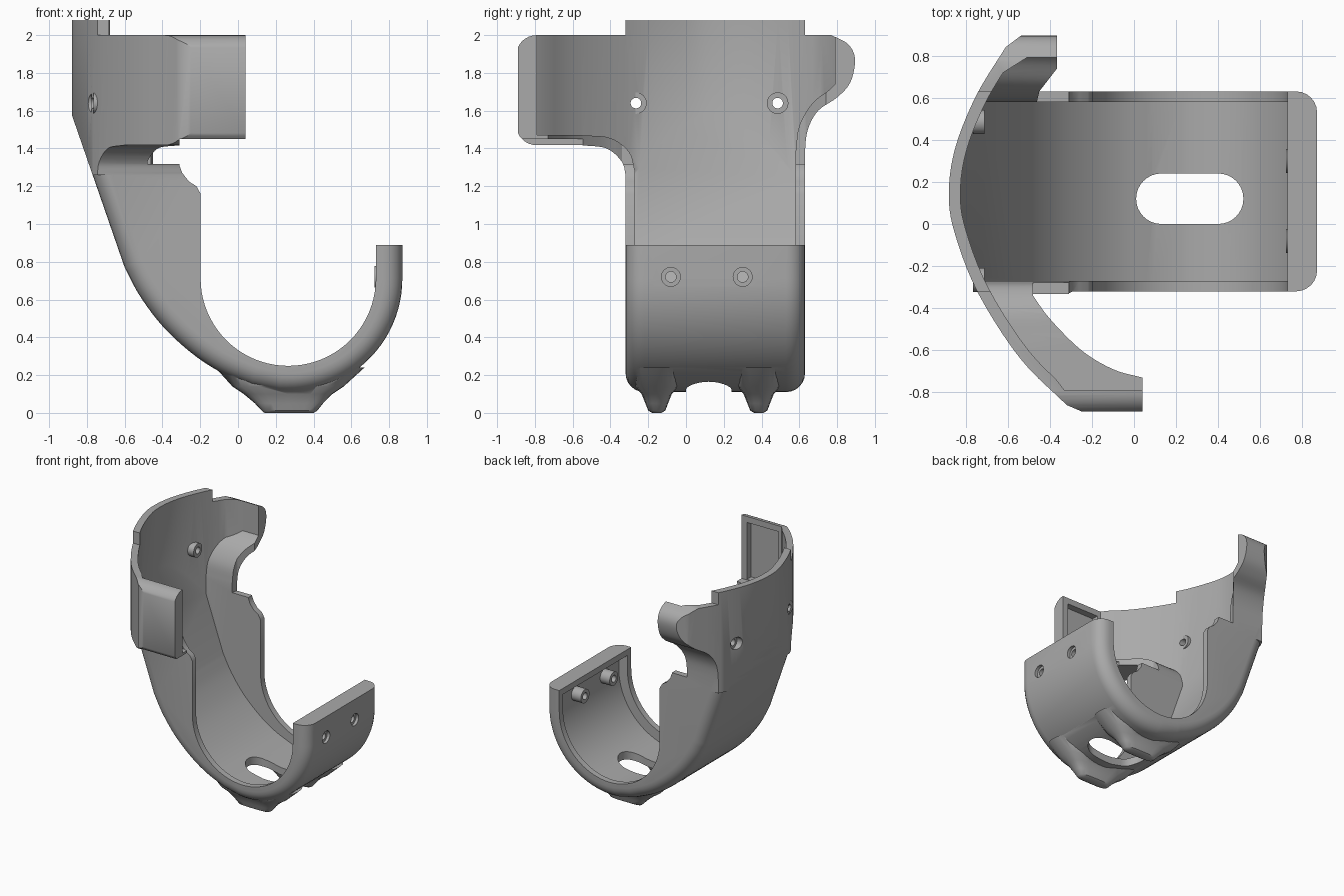
import bpy, bmesh, math
from mathutils import Vector

cube = bpy.data.objects.get("Cube")
if cube:
    bpy.data.objects.remove(cube, do_unlink=True)

grey = bpy.data.materials.new("plain grey")
grey.use_nodes = True
grey.diffuse_color = (0.4, 0.4, 0.4, 1)
grey.node_tree.nodes["Principled BSDF"].inputs["Base Color"].default_value = (0.4, 0.4, 0.4, 1)


def smooth(pts, n=5):
    """Catmull-Rom curve through the points."""
    p = [Vector(q) for q in pts]
    p = [2 * p[0] - p[1]] + p + [2 * p[-1] - p[-2]]
    out = []
    for a, b, c, d in zip(p, p[1:], p[2:], p[3:]):
        for i in range(n):
            t = i / n
            out.append(0.5 * (2 * b + (c - a) * t + (2 * a - 5 * b + 4 * c - d) * t * t
                              + (3 * b - a - 3 * c + d) * t ** 3))
    return [tuple(v) for v in out] + [tuple(p[-2])]


def arc(cx, cy, r, a0, a1, n=24):
    angles = [math.radians(a0 + (a1 - a0) * i / n) for i in range(n + 1)]
    return [(cx + r * math.cos(a), cy + r * math.sin(a)) for a in angles]


def offset(pts, d):
    """Move a line of points sideways, to its left for positive d."""
    out = []
    for i, p in enumerate(pts):
        p = Vector(p)
        a = (p - Vector(pts[i - 1])).normalized() if i else None
        b = (Vector(pts[i + 1]) - p).normalized() if i < len(pts) - 1 else None
        a, b = a or b, b or a
        m = (a + b).normalized()
        k = d / max(m.dot(a), 0.4)
        out.append((p.x - m.y * k, p.y + m.x * k))
    return out


def loft(name, axis, rings):
    """Join (outline, position) rings along an axis into a closed solid."""
    place = {"x": lambda u, v, w: (w, u, v), "y": lambda u, v, w: (u, w, v),
             "z": lambda u, v, w: (u, v, w)}[axis]
    bm = bmesh.new()
    loops = [[bm.verts.new(place(u, v, w)) for u, v in o] for o, w in rings]
    for a, b in zip(loops, loops[1:]):
        for i in range(len(a)):
            bm.faces.new((a[i - 1], a[i], b[i], b[i - 1]))
    bm.faces.new(loops[0])
    bm.faces.new(loops[-1][::-1])
    bmesh.ops.recalc_face_normals(bm, faces=bm.faces)
    mesh = bpy.data.meshes.new(name)
    bm.to_mesh(mesh)
    bm.free()
    mesh.materials.append(grey)
    ob = bpy.data.objects.new(name, mesh)
    bpy.context.collection.objects.link(ob)
    return ob


def prism(name, axis, outline, lo, hi):
    return loft(name, axis, [(outline, lo), (outline, hi)])


def combine(ob, tool, how, keep=False):
    mod = ob.modifiers.new("join", "BOOLEAN")
    mod.operation, mod.object, mod.solver = how, tool, "EXACT"
    bpy.context.view_layer.update()
    mesh = bpy.data.meshes.new_from_object(ob.evaluated_get(bpy.context.evaluated_depsgraph_get()))
    ob.modifiers.clear()
    ob.data = mesh
    if not keep:
        bpy.data.objects.remove(tool, do_unlink=True)
    return ob


# Plan of the curved collar, from its front end round to its back end
plan = [(-0.25, -0.89)] + smooth([(-0.32, -0.86), (-0.54, -0.64), (-0.74, -0.33), (-0.85, -0.05),
                                 (-0.88, 0.14), (-0.85, 0.36), (-0.75, 0.61), (-0.61, 0.84)]) + [(-0.53, 0.9)]
collar_plan = [(1.2, -0.89)] + plan + [(1.2, 0.9)]
inside_plan = [(1.2, -0.79), (-0.33, -0.79)] + offset(plan, -0.055)[3:-3] + [(-0.51, 0.79), (1.2, 0.79)]

# Side profile of the hook
hook_line = ([(-1.13, 2.3)] + smooth([(-0.6, 0.77), (-0.52, 0.62), (-0.4, 0.46), (-0.25, 0.32),
                                     (-0.1, 0.22), (0.07, 0.145)]) + arc(0.27, 0.71, 0.6, -95, 0))
hook_side = hook_line + [(0.87, 2.3)]
floor = [p for p in offset(hook_line, 0.06) if p[1] < 2.25]
hook_inside = [(-1.07, 2.3)] + floor + [(0.81, 0.84), (0.6, 0.84), (0.6, 2.3)]

# Collar outline seen end on
collar_end = (smooth([(-0.32, 1.26), (-0.34, 1.33), (-0.42, 1.4), (-0.55, 1.417)])
              + arc(-0.79, 1.527, 0.11, 270, 180, 8) + arc(-0.79, 1.89, 0.11, 180, 90, 8)
              + smooth([(0.77, 2.0), (0.86, 1.95), (0.895, 1.87), (0.87, 1.75), (0.8, 1.67),
                        (0.7, 1.6), (0.645, 1.5), (0.63, 1.38), (0.63, 1.26)]))
inside_end = ([(-0.27, -0.1)] + smooth([(-0.27, 1.28), (-0.3, 1.38), (-0.4, 1.455), (-0.55, 1.47)])
              + arc(-0.79, 1.53, 0.06, 270, 180, 5) + [(-0.85, 2.2), (0.84, 2.2)]
              + smooth([(0.84, 1.87), (0.82, 1.79), (0.77, 1.72), (0.67, 1.64), (0.6, 1.52), (0.58, 1.38)])
              + [(0.58, -0.1)])

# Collar block and hook block with rounded outer edges
body = prism("hook_body", "x", collar_end, -1.0, 0.5)
combine(body, prism("slope", "y", hook_side, -1, 1), "INTERSECT")
r = 0.1
rounds = [(r * (1 - math.cos(t)), r * (1 - math.sin(t))) for t in [math.pi / 12 * i for i in range(7)]]
rings = [(-0.32 + y, d) for y, d in rounds] + [(0.63 - y, d) for y, d in reversed(rounds)]
hook = loft("hook", "y", [(offset(hook_line, d) + [(0.87 - d, 1.9)], y) for y, d in rings])
combine(body, hook, "UNION")
combine(body, prism("plan", "z", collar_plan, -0.5, 2.1), "INTERSECT")

# Two feet under the hook
for y in (-0.155, 0.385):
    steps = [(0.0, 0.14, 0.40, 0.025), (0.012, 0.125, 0.42, 0.045), (0.05, 0.09, 0.45, 0.06),
             (0.1, 0.03, 0.5, 0.08), (0.14, -0.03, 0.56, 0.115), (0.24, -0.12, 0.67, 0.14)]
    outline = lambda a, b, w: [((a + b) / 2 + (b - a) / 2 * math.copysign(abs(math.cos(t)) ** 0.5, math.cos(t)),
                                y + w * math.copysign(abs(math.sin(t)) ** 0.7, math.sin(t)))
                               for t in [math.tau * i / 24 for i in range(24)]]
    combine(body, loft("foot", "z", [(outline(a, b, w), z) for z, a, b, w in steps]), "UNION")

# Hollow channel inside the walls
cavity = prism("cavity", "x", inside_end, -1.2, 1.1)
combine(cavity, prism("cavity_side", "y", hook_inside, -1.1, 1.1), "INTERSECT")
combine(cavity, prism("cavity_plan", "z", inside_plan, -0.6, 2.15), "INTERSECT")
combine(body, cavity, "DIFFERENCE")

# Open space beyond the rims of the hook and collar
mouth = ([(-0.31, 1.45), (-0.31, 1.31), (-0.295, 1.27), (-0.26, 1.225), (-0.22, 1.2), (-0.198, 1.16)]
         + arc(0.266, 0.713, 0.464, 180, 360, 40) + [(0.73, 0.89), (1.2, 0.89), (1.2, 1.45)])
combine(body, prism("mouth", "y", mouth, -1.3, 1.3), "DIFFERENCE")
opening = ([(-0.365, 1.2), (-0.365, 0.74), (-0.45, 0.63), (-0.48, 0.5), (-0.48, -0.3)]
           + smooth([(-0.48, -0.34), (-0.4, -0.45), (-0.25, -0.6), (-0.1, -0.69), (0.04, -0.73)])
           + [(0.04, -1.2), (1.3, -1.2), (1.3, 1.2)])
combine(body, prism("opening", "z", opening, 1.318, 2.3), "DIFFERENCE")

# Shallow tray in the front end of the collar
tray = [(-0.3, -0.845), (-0.01, -0.845), (-0.01, -0.7), (-0.3, -0.7)]
combine(body, prism("tray", "z", tray, 1.475, 1.95), "DIFFERENCE")

# Long drain slot in the bottom
slot = arc(0.4, 0.12, 0.12, -90, 90, 16) + arc(0.13, 0.12, 0.12, 90, 270, 16)
combine(body, prism("slot", "z", slot, -0.2, 0.5), "DIFFERENCE")

# Screw holes with raised bosses: y, z, boss start, boss end, countersink start, end
screws = [("collar_boss", -0.265, 1.64, -0.765, -0.71, -1.0, -0.775),
          ("collar_boss", 0.485, 1.64, -0.765, -0.71, -1.0, -0.775),
          ("hook_boss", -0.08, 0.72, 0.722, 0.83, 0.845, 1.0),
          ("hook_boss", 0.30, 0.72, 0.722, 0.83, 0.845, 1.0)]
for name, y, z, b0, b1, c0, c1 in screws:
    circle = lambda radius: arc(y, z, radius, 0, 348.75, 31)
    drill = prism("drill", "x", circle(0.028), min(b0, c0) - 0.05, max(b1, c1) + 0.05)
    boss = prism(name, "x", circle(0.057), b0, b1)
    combine(boss, drill, "DIFFERENCE", keep=True)
    combine(body, drill, "DIFFERENCE")
    combine(body, prism("countersink", "x", circle(0.05), c0, c1), "DIFFERENCE")

# Smooth shading with crisp edges
for ob in bpy.context.collection.objects:
    ob.select_set(ob.type == "MESH")
bpy.context.view_layer.objects.active = body
bpy.ops.object.shade_smooth_by_angle(angle=math.radians(32))
